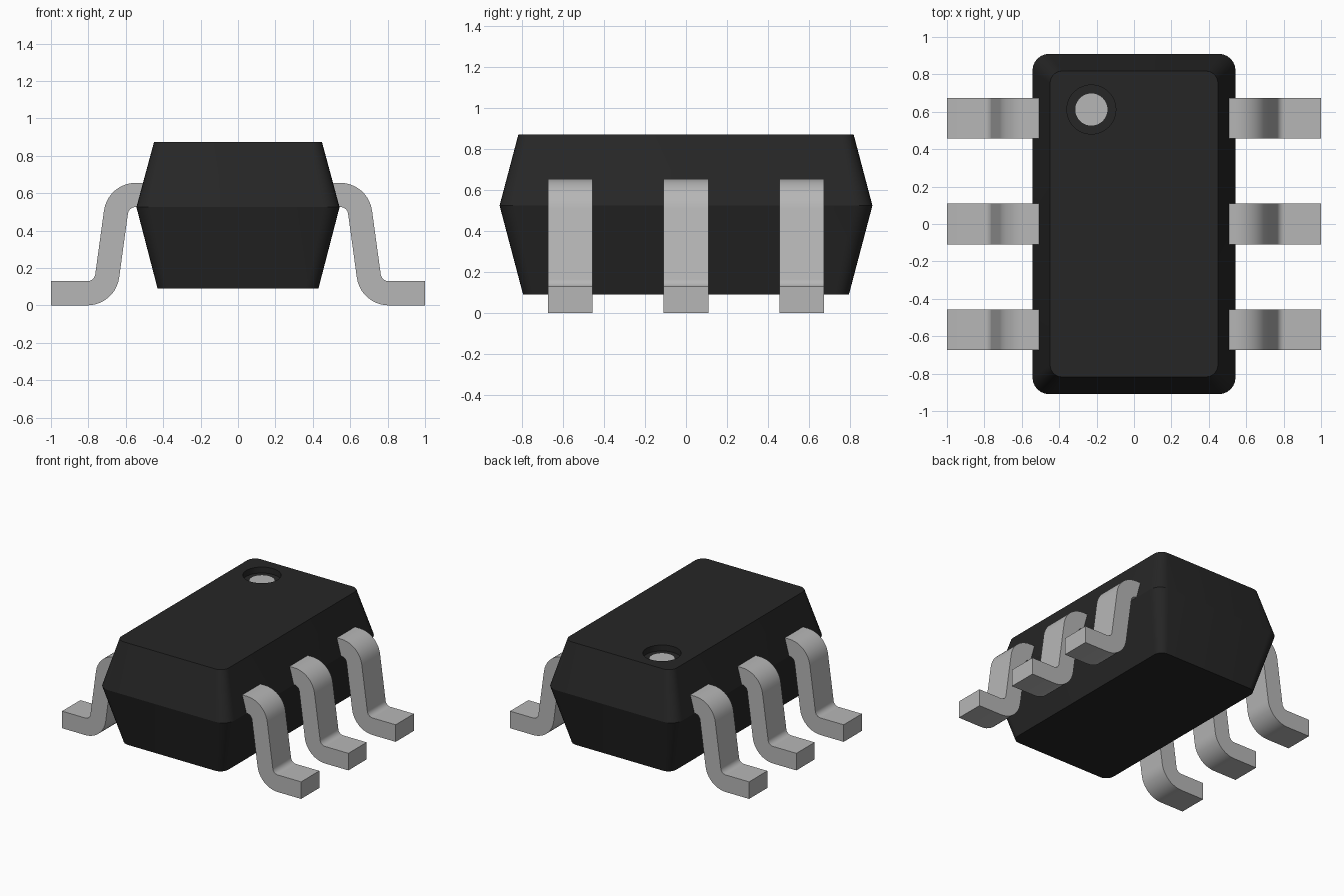
import bpy, bmesh, math

if "Cube" in bpy.data.objects:
    bpy.data.objects.remove(bpy.data.objects["Cube"], do_unlink=True)


def material(name, rgb):
    mat = bpy.data.materials.new(name)
    mat.use_nodes = True
    mat.diffuse_color = (*rgb, 1)
    mat.node_tree.nodes["Principled BSDF"].inputs["Base Color"].default_value = (*rgb, 1)
    return mat


BLACK = material("black_plastic", (0.0195, 0.0195, 0.0195))
METAL = material("grey_metal", (0.47, 0.47, 0.47))


def loft(name, rings, mat):
    """Closed solid skinned over a list of equal-length point rings."""
    bm = bmesh.new()
    loops = [[bm.verts.new(p) for p in ring] for ring in rings]
    for a, b in zip(loops, loops[1:]):
        for i in range(len(a)):
            j = (i + 1) % len(a)
            bm.faces.new((a[i], a[j], b[j], b[i]))
    bm.faces.new(loops[0])
    bm.faces.new(loops[-1])
    bmesh.ops.recalc_face_normals(bm, faces=bm.faces)
    mesh = bpy.data.meshes.new(name)
    bm.to_mesh(mesh)
    bm.free()
    mesh.materials.append(mat)
    obj = bpy.data.objects.new(name, mesh)
    bpy.context.collection.objects.link(obj)
    return obj


def activate(obj):
    bpy.ops.object.select_all(action='DESELECT')
    obj.select_set(True)
    bpy.context.view_layer.objects.active = obj


def smooth(obj):
    activate(obj)
    bpy.ops.object.shade_smooth_by_angle(angle=math.radians(25))


def rounded_rect(hx, hy, r, z, seg=6):
    pts = []
    for k, (sx, sy) in enumerate([(1, 1), (-1, 1), (-1, -1), (1, -1)]):
        for i in range(seg + 1):
            a = math.radians(90 * (k + i / seg))
            pts.append((sx * (hx - r) + r * math.cos(a),
                        sy * (hy - r) + r * math.sin(a), z))
    return pts


def circle(x, y, z, r, n=48):
    return [(x + r * math.cos(2 * math.pi * i / n),
             y + r * math.sin(2 * math.pi * i / n), z) for i in range(n)]


# Moulded body: bottom, widest parting line, top
body = loft("body", [rounded_rect(0.43, 0.795, 0.065, 0.09),
                     rounded_rect(0.543, 0.91, 0.09, 0.525),
                     rounded_rect(0.449, 0.818, 0.065, 0.873)], BLACK)

# Round recess in the top, with a metal dot on its floor
DOT_X, DOT_Y, FLOOR = -0.228, 0.612, 0.828
cutter = loft("recess_cutter", [circle(DOT_X, DOT_Y, FLOOR, 0.131),
                                circle(DOT_X, DOT_Y, 1.0, 0.131)], BLACK)
cutter.hide_render = True
cut = body.modifiers.new("recess", 'BOOLEAN')
cut.operation = 'DIFFERENCE'
cut.solver = 'EXACT'
cut.object = cutter
activate(body)
bpy.ops.object.modifier_apply(modifier=cut.name)
bpy.data.objects.remove(cutter, do_unlink=True)
smooth(body)

smooth(loft("marker_dot", [circle(DOT_X, DOT_Y, FLOOR - 0.002, 0.086),
                           circle(DOT_X, DOT_Y, FLOOR + 0.004, 0.086)], METAL))

# Gull-wing lead profile in x and z: shoulder, two bends, foot
THICK, BEND, SLANT = 0.129, 0.107, 7.8
Z_SHOULDER, Z_FOOT = 0.5905, THICK / 2
SEG = 10
tangent = BEND * math.tan(math.radians((90 - SLANT) / 2))
c1 = (0.640 - tangent, Z_SHOULDER - BEND)
c2 = (0.712 + tangent, Z_FOOT + BEND)


def lead_side(offset):
    pts = [(0.42, Z_SHOULDER + offset)]
    for (cx, cz), start, end, r in ((c1, 90, SLANT, BEND + offset),
                                    (c2, 180 + SLANT, 270, BEND - offset)):
        for i in range(SEG + 1):
            a = math.radians(start + (end - start) * i / SEG)
            pts.append((cx + r * math.cos(a), cz + r * math.sin(a)))
    return pts + [(1.0, Z_FOOT + offset)]


upper, lower = lead_side(THICK / 2), lead_side(-THICK / 2)
HALF_WIDTH = 0.109

# Three leads on each side, lofted along the bend
for side, sx in (("left", 1), ("right", -1)):
    for place, y in (("front", -0.565), ("middle", 0), ("back", 0.565)):
        rings = [[(sx * u[0], y - HALF_WIDTH, u[1]), (sx * u[0], y + HALF_WIDTH, u[1]),
                  (sx * l[0], y + HALF_WIDTH, l[1]), (sx * l[0], y - HALF_WIDTH, l[1])]
                 for u, l in zip(upper, lower)]
        smooth(loft(f"lead_{side}_{place}", rings, METAL))
